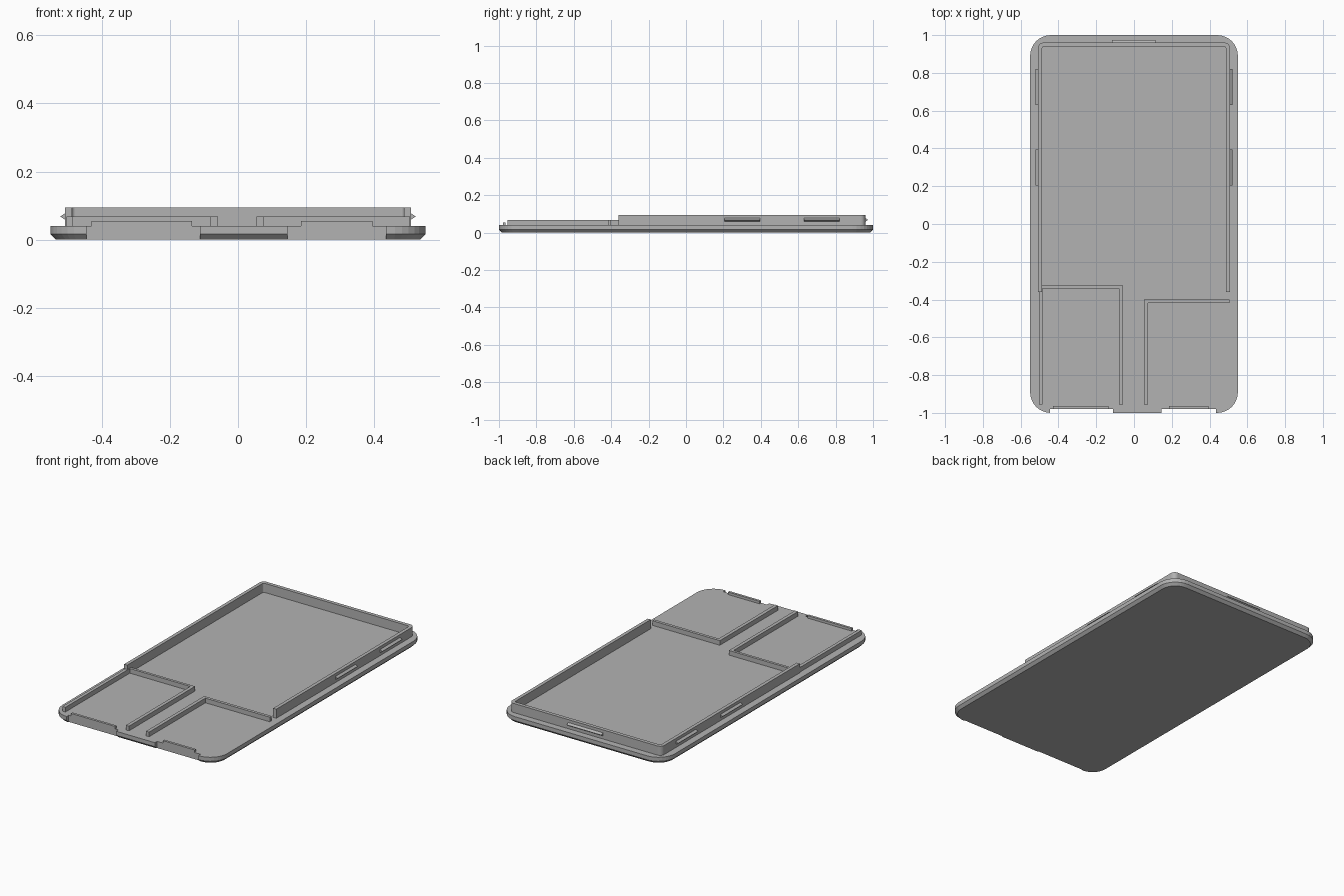
import bpy, bmesh, math

if "Cube" in bpy.data.objects:
    bpy.data.objects.remove(bpy.data.objects["Cube"], do_unlink=True)

grey = bpy.data.materials.new("light_grey")
grey.use_nodes = True
COLOUR = (0.45, 0.45, 0.45, 1)
grey.diffuse_color = COLOUR
grey.node_tree.nodes["Principled BSDF"].inputs["Base Color"].default_value = COLOUR


def finish(name, bm):
    bmesh.ops.recalc_face_normals(bm, faces=bm.faces)
    mesh = bpy.data.meshes.new(name)
    bm.to_mesh(mesh)
    bm.free()
    mesh.materials.append(grey)
    obj = bpy.data.objects.new(name, mesh)
    bpy.context.collection.objects.link(obj)
    return obj


def loft(name, rings):
    """Skin a stack of matching rings and cap both ends."""
    bm = bmesh.new()
    loops = [[bm.verts.new(p) for p in ring] for ring in rings]
    n = len(loops[0])
    for low, high in zip(loops, loops[1:]):
        for i in range(n):
            j = (i + 1) % n
            bm.faces.new((low[i], low[j], high[j], high[i]))
    bm.faces.new(loops[0])
    bm.faces.new(loops[-1])
    return finish(name, bm)


def prism(name, outline, z0, z1):
    return loft(name, [[(x, y, z) for x, y in outline] for z in (z0, z1)])


def box(name, x0, x1, y0, y1, z0, z1):
    return prism(name, [(x0, y0), (x1, y0), (x1, y1), (x0, y1)], z0, z1)


def arc(cx, cy, r, start, steps=8):
    return [(cx + r * math.cos(start + i * math.pi / 2 / steps),
             cy + r * math.sin(start + i * math.pi / 2 / steps)) for i in range(steps + 1)]


def rounded_rect(hx, hy, r):
    pts = []
    for k, (sx, sy) in enumerate([(1, 1), (-1, 1), (-1, -1), (1, -1)]):
        pts += arc(sx * (hx - r), sy * (hy - r), r, k * math.pi / 2)
    return pts


# Back panel with a chamfered underside
CHAMFER, TOP = 0.016, 0.04
panel = loft("back_panel", [
    [(x, y, z) for x, y in rounded_rect(0.55 - inset, 1 - inset, 0.11 - inset)]
    for z, inset in ((0, CHAMFER), (CHAMFER, 0), (TOP, 0))])

# Front edge notches, each with a low lip flush with its back
for side, n0, n1, t0, t1 in (("right", -0.445, -0.112, -0.43, -0.135),
                             ("left", 0.145, 0.435, 0.185, 0.395)):
    cutter = box(side + "_notch_cutter", n0, n1, -1.1, -0.979, -0.1, 0.1)
    cutter.hide_render = True
    cutter.hide_viewport = True
    cut = panel.modifiers.new(side + "_notch", "BOOLEAN")
    cut.operation = "DIFFERENCE"
    cut.solver = "EXACT"
    cut.object = cutter
    box(side + "_front_lip", t0, t1, -0.979, -0.964, TOP - 0.005, 0.055)

# Tall rim: a U of constant thickness with rounded back corners
OX, OY, IX, IY, END, RIM = 0.508, 0.96, 0.487, 0.938, -0.36, 0.095
outer = ([(OX, END)] + arc(OX - 0.028, OY - 0.028, 0.028, 0)
         + arc(0.028 - OX, OY - 0.028, 0.028, math.pi / 2) + [(-OX, END)])
inner = ([(IX, END)] + arc(IX - 0.01, IY - 0.01, 0.01, 0)
         + arc(0.01 - IX, IY - 0.01, 0.01, math.pi / 2) + [(-IX, END)])
prism("tall_rim", outer + inner[::-1], TOP - 0.005, RIM)

# Low ribs dividing the front compartments
LOW0, LOW = TOP - 0.005, 0.068
prism("right_compartment_rib",
      [(-0.487, -0.325), (-0.059, -0.325), (-0.059, -0.955), (-0.08, -0.955),
       (-0.08, -0.341), (-0.487, -0.341)], LOW0, LOW)
box("right_edge_rib", -0.504, -0.484, -0.955, -0.34, LOW0, LOW)
prism("left_compartment_rib",
      [(0.505, -0.4), (0.054, -0.4), (0.054, -0.955), (0.075, -0.955),
       (0.075, -0.418), (0.505, -0.418)], LOW0, LOW)

# Wedge-shaped snap ridges on the sides and back of the rim
MID, HALF, OUT = 0.068, 0.012, 0.014
wedge = [(-0.004, MID - HALF), (OUT, MID), (-0.004, MID + HALF)]
for side, s in (("right", -1), ("left", 1)):
    for place, y0, y1 in (("middle", 0.205, 0.395), ("back", 0.63, 0.82)):
        loft(f"{side}_{place}_snap", [[(s * (OX + d), y, z) for d, z in wedge] for y in (y0, y1)])
loft("rear_snap", [[(x, OY + d, z) for d, z in wedge] for x in (-0.117, 0.115)])

# Smooth the rounded corners, keep the edges sharp
for obj in bpy.context.view_layer.objects:
    obj.select_set(obj.name in ("back_panel", "tall_rim"))
bpy.context.view_layer.objects.active = panel
bpy.ops.object.shade_smooth_by_angle(angle=math.radians(30))
